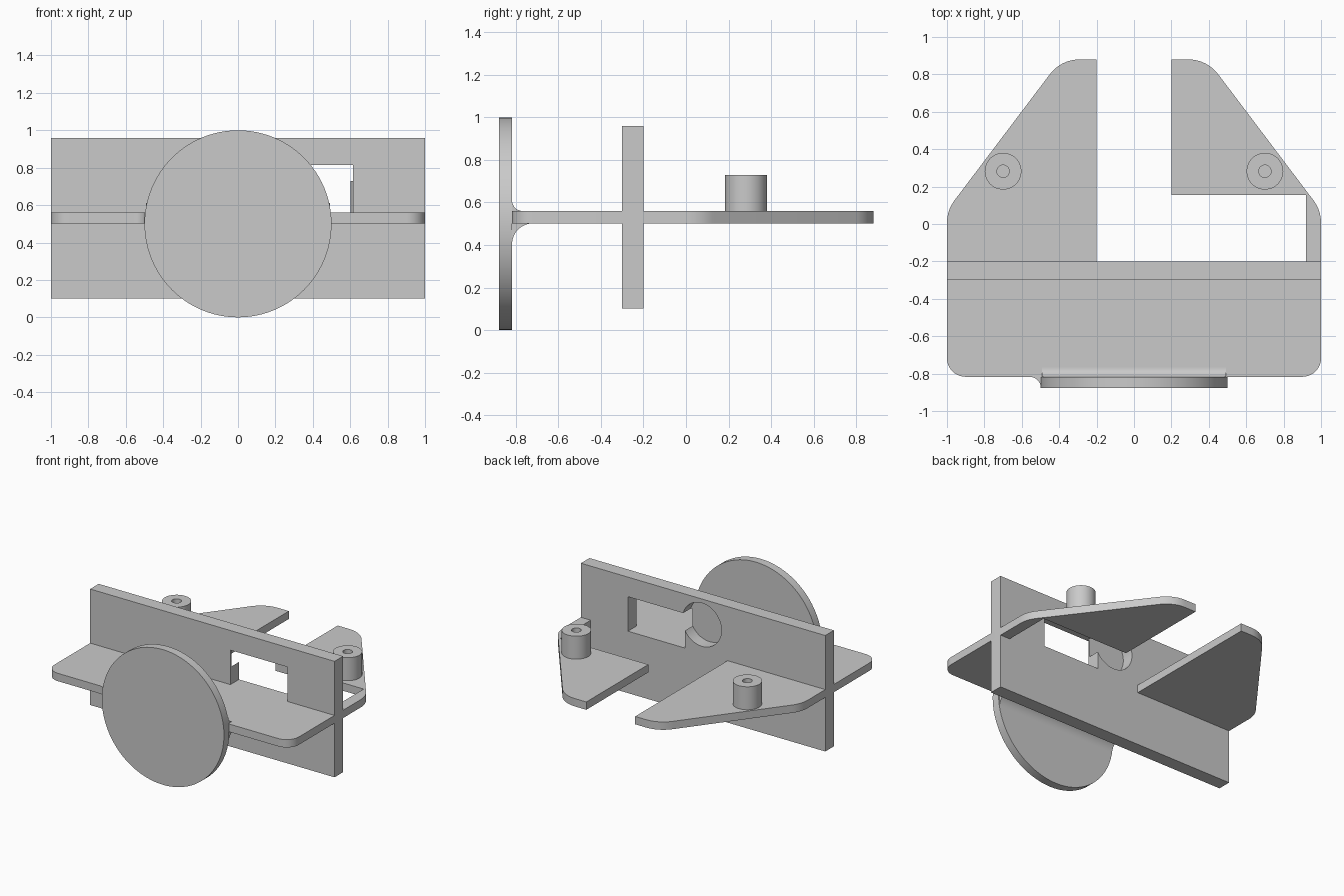
import bpy
import bmesh
from math import pi, cos, sin
from mathutils import Vector, Matrix

if "Cube" in bpy.data.objects:
    bpy.data.objects.remove(bpy.data.objects["Cube"])

GREY = (0.59, 0.59, 0.59, 1)
grey = bpy.data.materials.new("plain grey")
grey.use_nodes = True
grey.diffuse_color = GREY
grey.node_tree.nodes["Principled BSDF"].inputs["Base Color"].default_value = GREY

PLATE_LOW, PLATE_TOP = 0.502, 0.56
DISC_FRONT, DISC_BACK = -0.878, -0.817


def shade(obj):
    bpy.ops.object.select_all(action="DESELECT")
    obj.select_set(True)
    bpy.context.view_layer.objects.active = obj
    bpy.ops.object.shade_smooth_by_angle(angle=0.6)


def finish(name, bm):
    bmesh.ops.recalc_face_normals(bm, faces=bm.faces)
    mesh = bpy.data.meshes.new(name)
    bm.to_mesh(mesh)
    bm.free()
    mesh.materials.append(grey)
    obj = bpy.data.objects.new(name, mesh)
    bpy.context.collection.objects.link(obj)
    shade(obj)
    return obj


def box(name, low, high):
    low, high = Vector(low), Vector(high)
    bm = bmesh.new()
    bmesh.ops.create_cube(bm, size=1)
    for v in bm.verts:
        v.co = (low + high) / 2 + v.co * (high - low)
    return finish(name, bm)


def disc(name, x, z, radius, front, back, sides=96):
    """Cylinder lying along y."""
    bm = bmesh.new()
    place = Matrix.Translation((x, (front + back) / 2, z)) @ Matrix.Rotation(pi / 2, 4, "X")
    bmesh.ops.create_cone(bm, cap_ends=True, segments=sides, radius1=radius, radius2=radius,
                          depth=back - front, matrix=place)
    return finish(name, bm)


def lathe(name, x, y, profile, sides=48):
    """Spin a (radius, z) profile about a vertical axis."""
    bm = bmesh.new()
    verts = [bm.verts.new((x + r, y, z)) for r, z in profile]
    edges = [bm.edges.new(pair) for pair in zip(verts, verts[1:])]
    bmesh.ops.spin(bm, geom=verts + edges, cent=(x, y, 0), axis=(0, 0, 1),
                   angle=2 * pi, steps=sides)
    bmesh.ops.remove_doubles(bm, verts=bm.verts, dist=0.0001)
    return finish(name, bm)


def prism(name, points, direction):
    bm = bmesh.new()
    face = bm.faces.new([bm.verts.new(p) for p in points])
    result = bmesh.ops.extrude_face_region(bm, geom=[face], use_keep_orig=True)
    moved = [g for g in result["geom"] if isinstance(g, bmesh.types.BMVert)]
    bmesh.ops.translate(bm, verts=moved, vec=direction)
    return finish(name, bm)


def cut(target, cutter):
    cutter.hide_render = True
    bpy.context.view_layer.objects.active = target
    mod = target.modifiers.new("cut", "BOOLEAN")
    mod.operation, mod.solver, mod.object = "DIFFERENCE", "EXACT", cutter
    bpy.ops.object.modifier_apply(modifier=mod.name)
    bpy.data.objects.remove(cutter)
    shade(target)


def rounded(corners, steps=10):
    """Outline from (x, y, corner radius) entries."""
    out = []
    for i, (x, y, r) in enumerate(corners):
        p = Vector((x, y))
        if r == 0:
            out.append(p)
            continue
        a = (Vector(corners[i - 1][:2]) - p).normalized()
        b = (Vector(corners[(i + 1) % len(corners)][:2]) - p).normalized()
        half = a.angle(b) / 2
        centre = p + (a + b).normalized() * r / sin(half)
        start = (p + a * r * cos(half) / sin(half) - centre).normalized()
        end = (p + b * r * cos(half) / sin(half) - centre).normalized()
        out += [centre + start.slerp(end, k / steps) * r for k in range(steps + 1)]
    return out


def cove(corner, u, v, radius, steps=12):
    """Concave fillet section in a corner between directions u and v."""
    corner, u, v = Vector(corner), Vector(u), Vector(v)
    arc = [corner + radius * (u * (1 - cos(t)) + v * (1 - sin(t)))
           for t in (pi / 2 * k / steps for k in range(steps + 1))]
    return [corner] + arc


# Horizontal plate with a rear slot and tapering wings
wing = [(1, 0.073, 0.2), (0.39, 0.88, 0.2), (0.2, 0.88, 0)]
outline = rounded([(-1, DISC_BACK, 0.1), (1, DISC_BACK, 0.1)] + wing
                  + [(0.2, -0.2, 0), (-0.2, -0.2, 0)]
                  + [(-x, y, r) for x, y, r in reversed(wing)])
plate = prism("base_plate", [(p.x, p.y, PLATE_LOW) for p in outline], (0, 0, PLATE_TOP - PLATE_LOW))
cut(plate, box("plate_opening", (0.1, -0.2, 0.4), (0.92, 0.155, 0.7)))

# Upright wall with a window and a round blind pocket on its back
wall = box("upright_wall", (-1, -0.3, 0.102), (1, -0.2, 0.96))
cut(wall, box("window_cutter", (0.148, -0.4, PLATE_TOP - 0.01), (0.615, -0.1, 0.815)))
cut(wall, disc("pocket_cutter", 0.01, 0.77, 0.16, -0.29, -0.1, 64))

# Front disc
disc("front_disc", 0, 0.5, 0.5, DISC_FRONT, DISC_BACK)

# Fillets joining the disc to the plate
back = (0, 1, 0)
for name, z, up, radius in (("upper_fillet", PLATE_TOP, 1, 0.05), ("lower_fillet", PLATE_LOW, -1, 0.098)):
    prism(name, cove((-0.492, DISC_BACK, z), back, (0, 0, up), radius), (0.984, 0, 0))
prism("side_fillet", cove((-0.498, DISC_BACK, PLATE_LOW), (-1, 0, 0), (0, -1, 0), 0.06),
      (0, 0, PLATE_TOP - PLATE_LOW))

# Hollow pegs on the wings
for side, x in (("left", 0.7), ("right", -0.7)):
    lathe(side + "_peg", x, 0.282, [(0, 0.565), (0.033, 0.565), (0.033, 0.73), (0.098, 0.73), (0.098, 0.55)])
